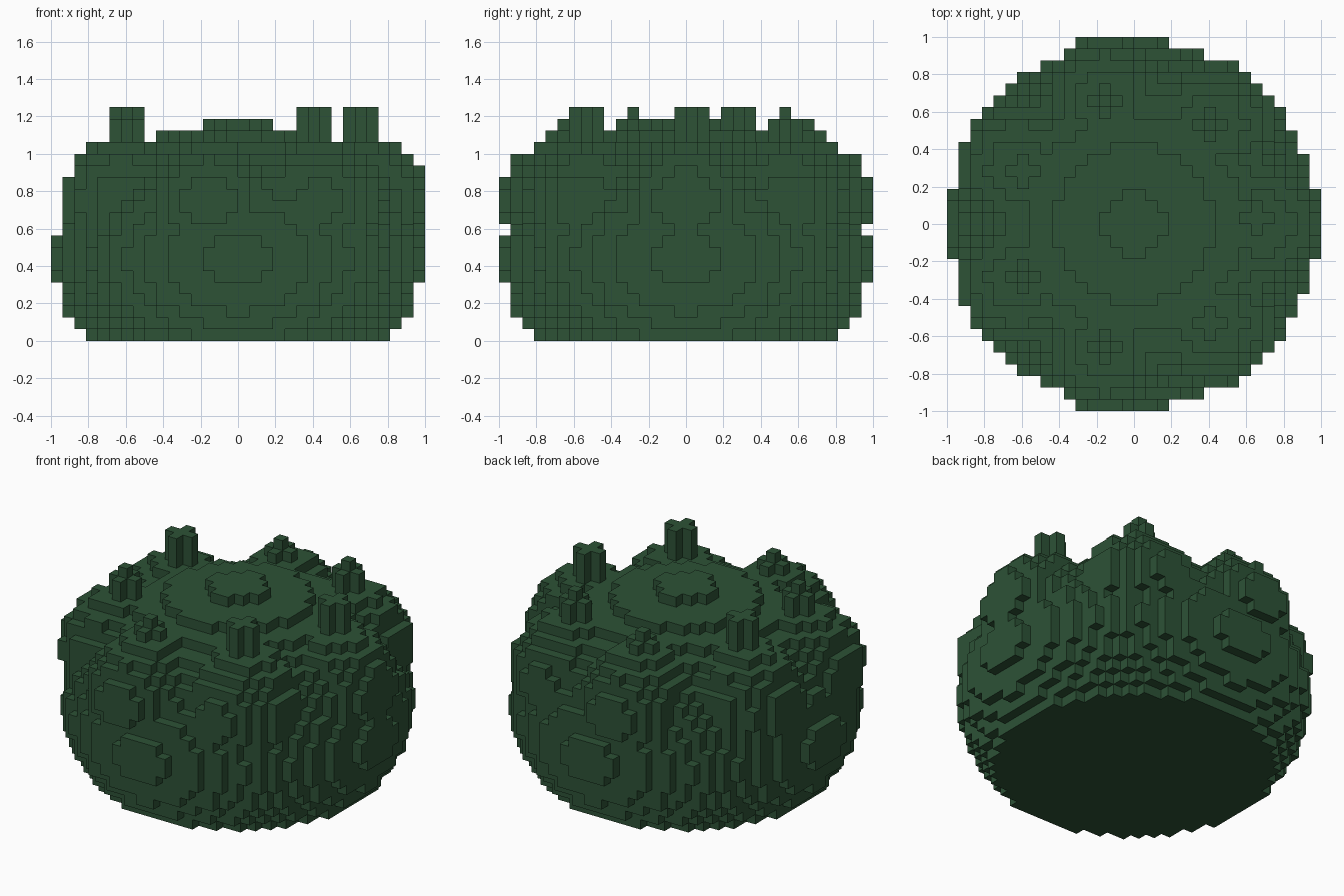
import bpy, bmesh, math
from mathutils import Vector

if "Cube" in bpy.data.objects:
    bpy.data.objects.remove(bpy.data.objects["Cube"], do_unlink=True)

U = 1 / 16          # edge of one block
LOBES = 7

green = bpy.data.materials.new("dark cactus green")
color = (0.026, 0.085, 0.037, 1)
green.diffuse_color = color
green.use_nodes = True
green.node_tree.nodes["Principled BSDF"].inputs["Base Color"].default_value = color


def block_object(name, cells):
    """Skin a set of integer block cells, keeping only the exposed faces."""
    bm = bmesh.new()
    verts = {}

    def vert(p):
        key = tuple(round(c) for c in p)
        if key not in verts:
            verts[key] = bm.verts.new([c * U for c in key])
        return verts[key]

    for cell in sorted(cells):
        mid = Vector(cell) + Vector((0.5, 0.5, 0.5))
        for axis in range(3):
            for sign in (-1, 1):
                n = Vector((0, 0, 0))
                n[axis] = sign
                if tuple(int(c) for c in Vector(cell) + n) in cells:
                    continue
                a = Vector((0, 0, 0))
                a[(axis + 1) % 3] = 1
                b = n.cross(a)
                bm.faces.new([vert(mid + (n + a * s + b * t) / 2)
                              for s, t in ((-1, -1), (1, -1), (1, 1), (-1, 1))])
    # Merge flat neighbouring block faces into larger plates
    bmesh.ops.dissolve_limit(bm, angle_limit=0.01, verts=bm.verts[:], edges=bm.edges[:])
    mesh = bpy.data.meshes.new(name)
    bm.to_mesh(mesh)
    bm.free()
    mesh.materials.append(green)
    obj = bpy.data.objects.new(name, mesh)
    bpy.context.collection.objects.link(obj)
    return obj


# Body: a squashed ball with a ring of round lobes at its shoulder
lobes = [Vector((10.9 * math.cos(math.tau * i / LOBES),
                 10.9 * math.sin(math.tau * i / LOBES), 11.9)) for i in range(LOBES)]


def in_body(p):
    if (p.x ** 2 + p.y ** 2) / 15.75 ** 2 + (p.z - 7) ** 2 / 11.7 ** 2 <= 1:
        return True
    return any((p - c).length_squared <= 28.6 for c in lobes)


block_object("cactus_body", {
    (i, j, k) for i in range(-16, 16) for j in range(-16, 16) for k in range(19)
    if in_body(Vector((i + 0.5, j + 0.5, k + 0.5)))})

# Tufts: a plus-shaped stub on each lobe: (arm top, centre top) in blocks
tops = [(20, 20), (19, 20), (18, 19), (20, 20), (19, 20), (18, 19), (20, 20)]
for n, (c, (arm_top, mid_top)) in enumerate(zip(lobes, tops)):
    x, y = math.floor(c.x * 0.965), math.floor(c.y * 0.965)
    cells = {(x, y, k) for k in range(17, mid_top)}
    for dx, dy in ((1, 0), (-1, 0), (0, 1), (0, -1)):
        cells |= {(x + dx, y + dy, k) for k in range(17, arm_top)}
    block_object(f"tuft_{n + 1}", cells)
